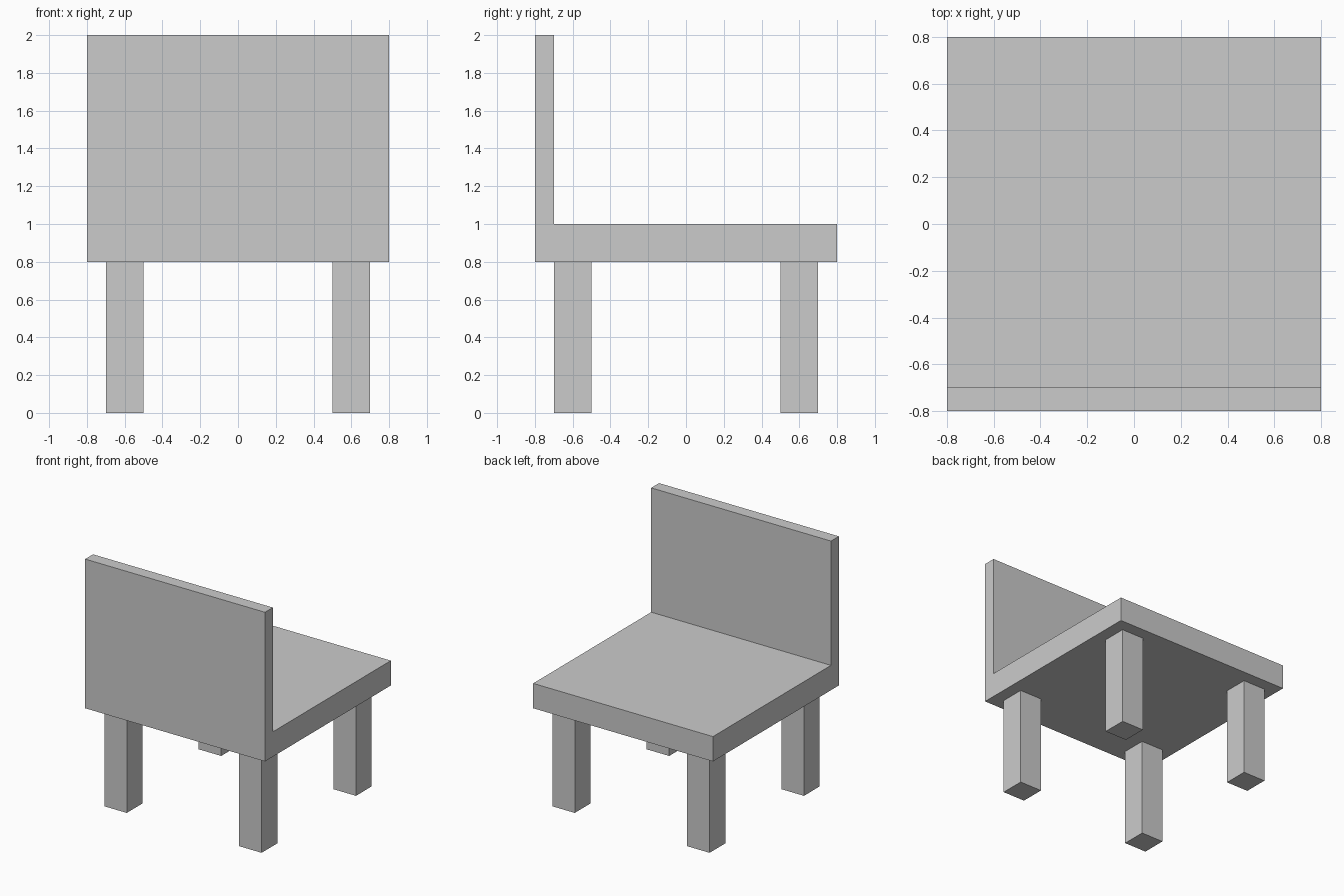
import bpy
import bmesh
from mathutils import Vector

if "Cube" in bpy.data.objects:
    bpy.data.objects.remove(bpy.data.objects["Cube"])


def box(name, low, high):
    """Axis-aligned box between two corners."""
    low, high = Vector(low), Vector(high)
    bm = bmesh.new()
    bmesh.ops.create_cube(bm, size=1)
    bmesh.ops.scale(bm, vec=high - low, verts=bm.verts)
    mesh = bpy.data.meshes.new(name)
    bm.to_mesh(mesh)
    bm.free()
    obj = bpy.data.objects.new(name, mesh)
    obj.location = (low + high) / 2
    bpy.context.collection.objects.link(obj)
    return obj


# Seat slab and upright backrest along the -y edge
box("seat", (-0.8, -0.8, 0.8), (0.8, 0.8, 1.0))
box("backrest", (-0.8, -0.8, 1.0), (0.8, -0.7, 2.0))

# Four square legs, inset from the seat corners
for y_name, y in (("front", -0.6), ("back", 0.6)):
    for x_name, x in (("left", -0.6), ("right", 0.6)):
        box(f"{y_name}_{x_name}_leg", (x - 0.1, y - 0.1, 0), (x + 0.1, y + 0.1, 0.8))
